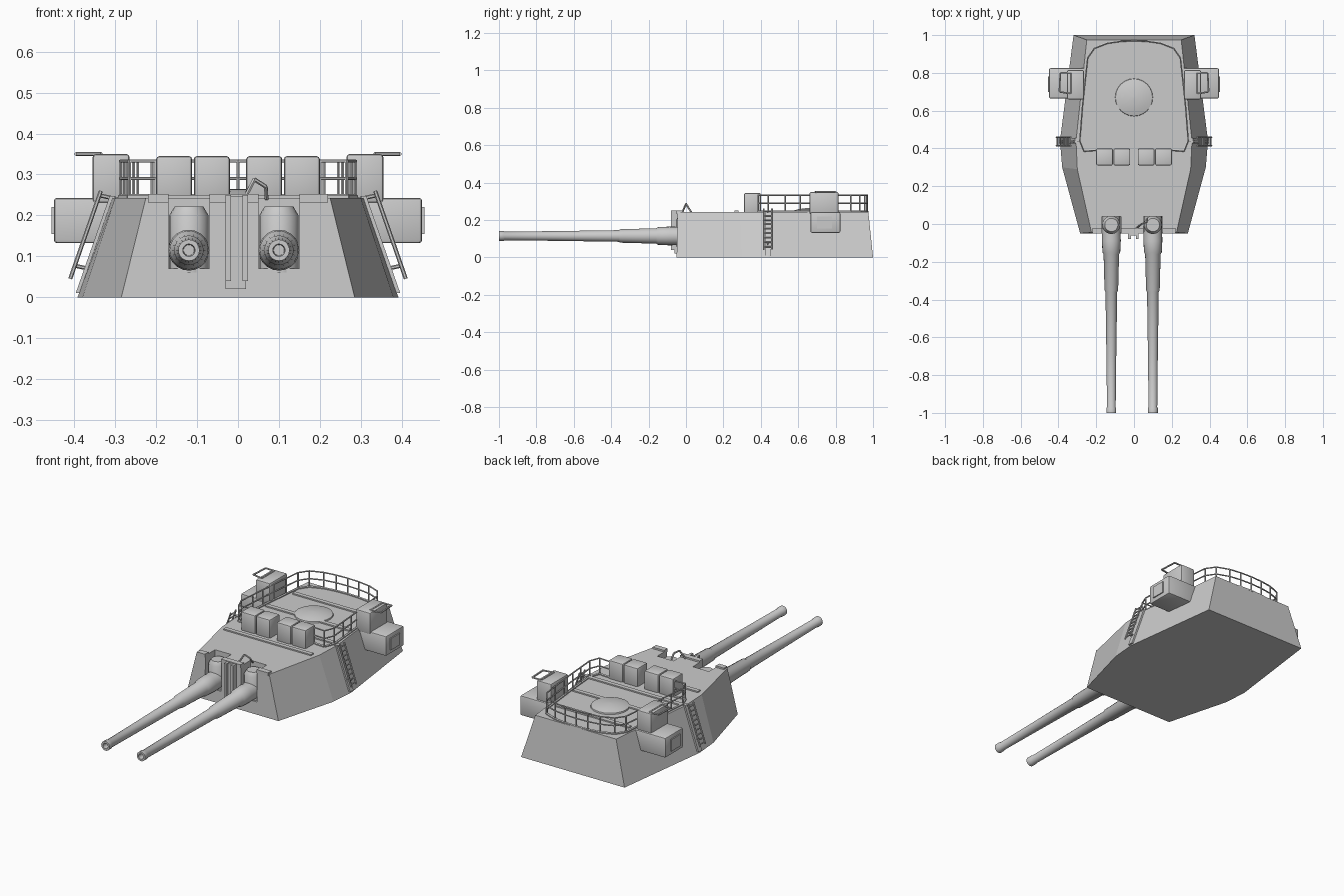
import bpy, bmesh, math
from mathutils import Vector

if "Cube" in bpy.data.objects:
    bpy.data.objects.remove(bpy.data.objects["Cube"])

grey = bpy.data.materials.new("light grey paint")
grey.diffuse_color = (0.6, 0.6, 0.6, 1)
grey.use_nodes = True
grey.node_tree.nodes["Principled BSDF"].inputs["Base Color"].default_value = grey.diffuse_color


def make(name, bm, smooth=None):
    bmesh.ops.recalc_face_normals(bm, faces=bm.faces)
    me = bpy.data.meshes.new(name)
    bm.to_mesh(me)
    bm.free()
    me.materials.append(grey)
    ob = bpy.data.objects.new(name, me)
    bpy.context.collection.objects.link(ob)
    if smooth:
        bpy.ops.object.select_all(action='DESELECT')
        ob.select_set(True)
        bpy.context.view_layer.objects.active = ob
        bpy.ops.object.shade_smooth_by_angle(angle=math.radians(smooth))
    return ob


def add_box(bm, lo, hi):
    vs = bmesh.ops.create_cube(bm, size=1)["verts"]
    for v in vs:
        v.co = [lo[i] + (v.co[i] + 0.5) * (hi[i] - lo[i]) for i in range(3)]
    return vs


def box(name, lo, hi, bevel=0.0):
    bm = bmesh.new()
    add_box(bm, lo, hi)
    if bevel:
        bmesh.ops.bevel(bm, geom=bm.edges[:], offset=bevel, segments=2,
                        affect='EDGES', profile=0.5)
    return make(name, bm, 40 if bevel else None)


def add_bar(bm, a, b, r, sides=6):
    a, b = Vector(a), Vector(b)
    d = b - a
    vs = bmesh.ops.create_cone(bm, cap_ends=True, segments=sides, radius1=r,
                               radius2=r, depth=d.length)["verts"]
    q = d.to_track_quat('Z', 'Y')
    for v in vs:
        v.co = q @ v.co + (a + b) / 2


def add_path(bm, pts, r):
    for a, b in zip(pts, pts[1:]):
        add_bar(bm, a, b, r)


def lathe(name, profile, origin, axis, sides=20):
    # profile is (distance along axis, radius)
    bm = bmesh.new()
    q = Vector(axis).to_track_quat('Z', 'Y')
    rings = []
    for t, r in profile:
        rings.append([bm.verts.new(Vector(origin) + q @ Vector(
            (r * math.cos(i * math.tau / sides), r * math.sin(i * math.tau / sides), t)))
            for i in range(sides)])
    for A, B in zip(rings, rings[1:]):
        for i in range(sides):
            j = (i + 1) % sides
            bm.faces.new((A[i], A[j], B[j], B[i]))
    bm.faces.new(rings[0])
    bm.faces.new(rings[-1])
    return make(name, bm, 40)


# Armoured gunhouse: sloping sides between a wide base and a narrower roof
ROOF = 0.243
base = [(0.285, -0.05), (0.38, 0.30), (0.392, 0.44), (0.32, 1.0)]
top = [(0.225, -0.045), (0.30, 0.29), (0.307, 0.44), (0.25, 0.975)]
bm = bmesh.new()
loops = []
for half, z in ((base, 0.0), (top, ROOF)):
    outline = half + [(-x, y) for x, y in reversed(half)]
    loops.append([bm.verts.new((x, y, z)) for x, y in outline])
n = len(loops[0])
for i in range(n):
    j = (i + 1) % n
    bm.faces.new((loops[0][i], loops[0][j], loops[1][j], loops[1][i]))
bm.faces.new(loops[0])
bm.faces.new(loops[1])
hull = make("gunhouse", bm)

# Gun ports cut through the front plate and roof edge
GUNS = (-0.12, 0.10)
for gx in GUNS:
    cut = box("port_cutter", (gx - 0.05, -0.2, 0.07), (gx + 0.05, 0.04, 0.4))
    cut.hide_render = True
    cut.hide_viewport = True
    cut.display_type = 'WIRE'
    mod = hull.modifiers.new("port", 'BOOLEAN')
    mod.operation = 'DIFFERENCE'
    mod.solver = 'EXACT'
    mod.object = cut

# Gun barrels, sleeves and curved shields
for gx in GUNS:
    lathe("gun_barrel", [(-0.05, 0.047), (0.09, 0.05), (0.15, 0.047), (0.16, 0.041),
                         (0.35, 0.036), (0.36, 0.031), (0.7, 0.026), (0.97, 0.023),
                         (0.975, 0.026), (1.0, 0.026), (1.0, 0.015), (0.96, 0.013)],
          (gx, 0, 0.115), (0, -1, 0))
    lathe("gun_shield", [(0.06, 0.048), (0.2, 0.048), (0.222, 0.035)],
          (gx, -0.005, 0), (0, 0, 1))

# Ribbed pillar between the guns
box("centre_pillar", (-0.03, -0.062, 0.02), (0.02, -0.03, 0.246))
for x in (-0.031, 0.011):
    box("pillar_rib", (x, -0.08, 0.04), (x + 0.014, -0.05, 0.25))

# Lifting handle and front roof lip
bm = bmesh.new()
add_path(bm, [(0.015, -0.02, 0.24), (0.04, 0, 0.288), (0.068, 0.01, 0.27),
              (0.07, 0.03, 0.24)], 0.005)
make("lifting_handle", bm)
for x0, x1 in ((-0.22, -0.17), (-0.07, 0.05), (0.15, 0.22)):
    box("roof_lip", (x0, -0.05, 0.232), (x1, -0.02, 0.252))

# Roof seam strips
for y, w in ((0.27, 0.27), (0.45, 0.29), (0.62, 0.26), (0.82, 0.23)):
    box("roof_seam", (-w, y - 0.012, 0.238), (w, y + 0.012, 0.25))

# Low round hatch dome
lathe("hatch_dome", [(0.0, 0.1), (0.008, 0.098), (0.016, 0.07), (0.021, 0.035),
                     (0.023, 0.004)], (0, 0.67, 0.242), (0, 0, 1), 24)

# Row of lockers on the roof
for s in (-1, 1):
    for x in (0.02, 0.112):
        a, b = sorted((s * x, s * (x + 0.088)))
        box("roof_locker", (a, 0.31, 0.235), (b, 0.40, 0.345), 0.008)

# Guard rail around the rear of the roof
half = [(0.2, 0.39), (0.265, 0.385), (0.287, 0.44), (0.28, 0.53), (0.274, 0.61),
        (0.265, 0.70), (0.255, 0.79), (0.245, 0.88), (0.21, 0.93), (0.14, 0.957),
        (0.07, 0.967), (0.0, 0.97)]
path = half + [(-x, y) for x, y in reversed(half[:-1])]
bm = bmesh.new()
for z in (0.29, 0.333):
    add_path(bm, [(x, y, z) for x, y in path], 0.004)
for x, y in path:
    add_bar(bm, (x, y, 0.235), (x, y, 0.335), 0.004)
make("guard_rail", bm)
bm = bmesh.new()
for a, b in zip(path, path[1:]):
    add_bar(bm, (*a, 0.245), (*b, 0.245), 0.007)
make("rail_foot", bm)

for s in (-1, 1):
    def span(x0, x1):
        return sorted((s * x0, s * x1))

    # Rangefinder hood on the side with its upper cab
    a, b = span(0.24, 0.45)
    box("rangefinder_hood", (a, 0.665, 0.132), (b, 0.825, 0.243), 0.008)
    a, b = span(0.265, 0.355)
    box("sight_cab", (a, 0.66, 0.23), (b, 0.815, 0.35), 0.008)
    a, b = span(0.44, 0.456)
    box("hood_window", (a, 0.70, 0.155), (b, 0.78, 0.22))

    # Looped bracket on the cab
    bm = bmesh.new()
    add_path(bm, [(s * x, y, 0.35) for x, y in
                  ((0.335, 0.69), (0.395, 0.70), (0.39, 0.80), (0.335, 0.80),
                   (0.335, 0.69))], 0.005)
    make("cab_bracket", bm)

    # Ladder leaning against the side, with the strip behind it
    lo, hi = Vector((s * 0.41, 0, 0.045)), Vector((s * 0.335, 0, 0.26))
    bm = bmesh.new()
    for y in (0.415, 0.46):
        add_bar(bm, lo + Vector((0, y, 0)), hi + Vector((0, y, 0)), 0.005)
    for i in range(9):
        p = lo.lerp(hi, (i + 0.5) / 9)
        add_bar(bm, p + Vector((0, 0.415, 0)), p + Vector((0, 0.46, 0)), 0.004)
    for f in (0.15, 0.95):
        p = lo.lerp(hi, f) + Vector((0, 0.437, 0))
        add_bar(bm, p, p - Vector((s * 0.045, 0, 0.01)), 0.005)
    make("side_ladder", bm)
    bm = bmesh.new()
    for v in add_box(bm, (-1, 0.425, 0.01), (1, 0.455, 0.248)):
        v.co.x = s * (0.393 - 0.085 * v.co.z / ROOF + 0.007 * v.co.x)
    make("side_strip", bm)
